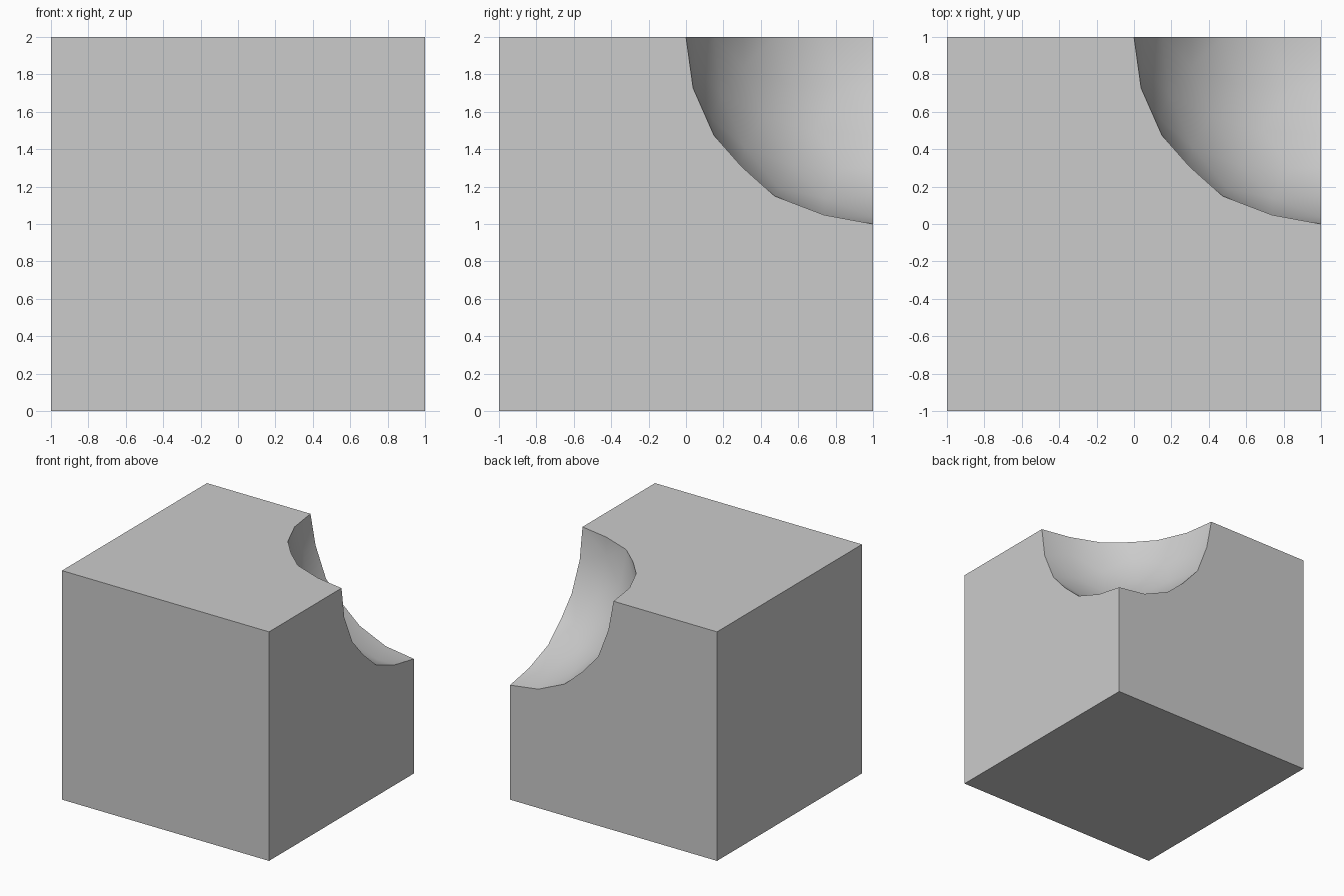
import bpy
import bmesh
from mathutils import Vector

default = bpy.data.objects.get("Cube")
if default:
    bpy.data.objects.remove(default, do_unlink=True)

# Single plain material
grey = bpy.data.materials.new("light_grey")
grey.use_nodes = True
colour = (0.6, 0.6, 0.6, 1)
grey.diffuse_color = colour
grey.node_tree.nodes["Principled BSDF"].inputs["Base Color"].default_value = colour


def add_object(name, bm):
    mesh = bpy.data.meshes.new(name)
    bmesh.ops.recalc_face_normals(bm, faces=bm.faces[:])
    bm.to_mesh(mesh)
    bm.free()
    mesh.materials.append(grey)
    obj = bpy.data.objects.new(name, mesh)
    bpy.context.collection.objects.link(obj)
    return obj


# Block
bm = bmesh.new()
bmesh.ops.create_cube(bm, size=2)
bmesh.ops.translate(bm, verts=bm.verts[:], vec=(0, 0, 1))
block = add_object("block", bm)

# Geodesic ball, its edges aligned with the three axes
phi = (1 + 5 ** 0.5) / 2
bm = bmesh.new()
for a in (-1, 1):
    for b in (-phi, phi):
        for corner in ((0, b, a), (a, 0, b), (b, a, 0)):
            bm.verts.new(Vector(corner).normalized())
bmesh.ops.convex_hull(bm, input=bm.verts[:])
for _ in range(2):
    bmesh.ops.subdivide_edges(bm, edges=bm.edges[:], cuts=1, use_grid_fill=True)
    for v in bm.verts:
        v.co.normalize()
for f in bm.faces:
    f.smooth = True
bmesh.ops.translate(bm, verts=bm.verts[:], vec=(1, 1, 2))
ball = add_object("ball_cutter", bm)
ball.hide_render = True

# Scoop the ball out of the back left top corner
cut = block.modifiers.new("scoop", "BOOLEAN")
cut.operation = "DIFFERENCE"
cut.solver = "EXACT"
cut.object = ball
bpy.context.view_layer.objects.active = block
block.select_set(True)
bpy.ops.object.modifier_apply(modifier=cut.name)
bpy.data.objects.remove(ball, do_unlink=True)

# Smooth hollow with sharp rims
bpy.ops.object.shade_smooth_by_angle(angle=0.52)
